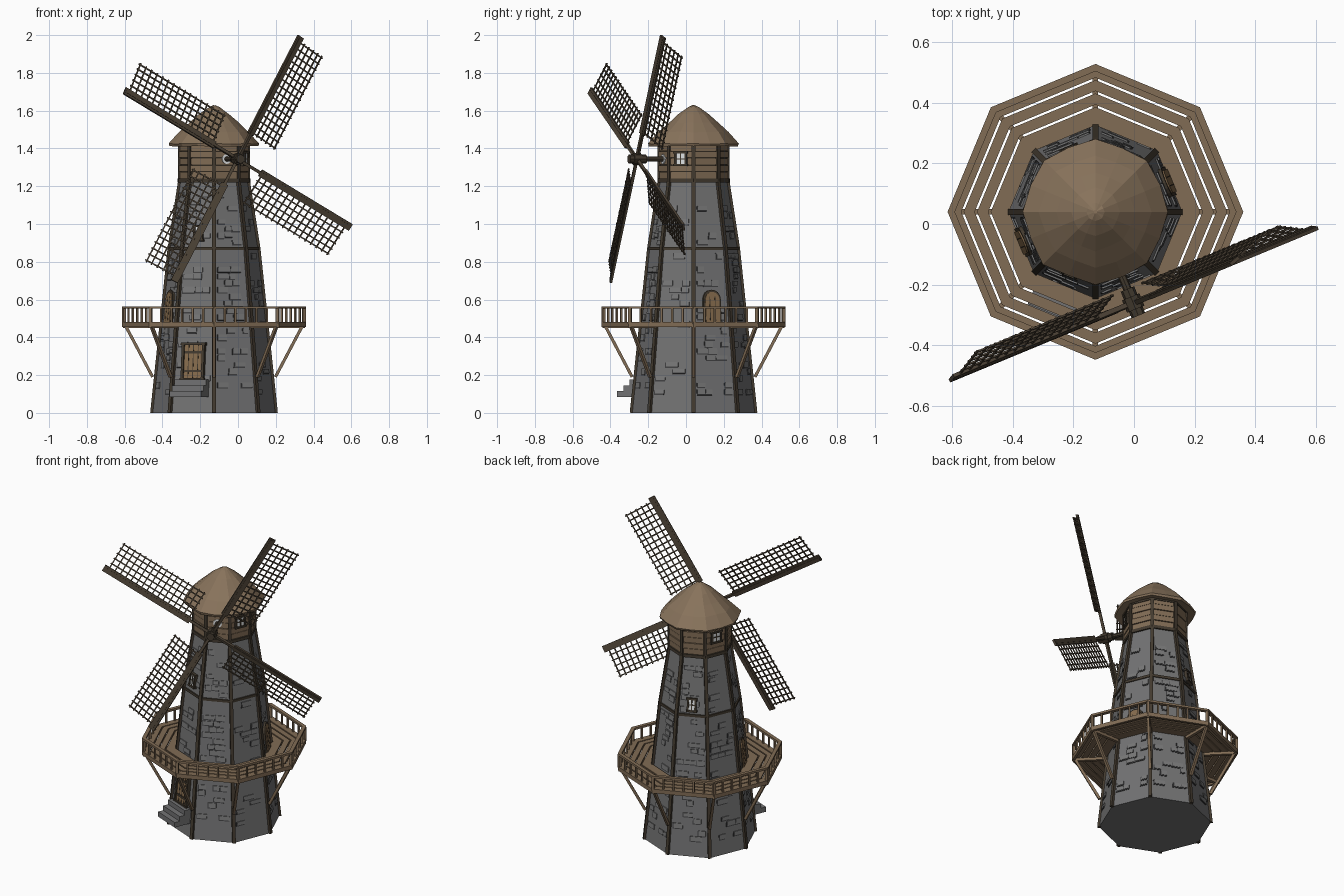
import bpy, bmesh, math, random
from mathutils import Vector as V

if "Cube" in bpy.data.objects:
    bpy.data.objects.remove(bpy.data.objects["Cube"])

random.seed(4)
C = V((-0.127, 0.04, 0))          # tower axis
Z = V((0, 0, 1))
COS = math.cos(math.pi / 8)


def mat(name, c):
    m = bpy.data.materials.new(name)
    m.diffuse_color = (*c, 1)
    m.use_nodes = True
    m.node_tree.nodes["Principled BSDF"].inputs["Base Color"].default_value = m.diffuse_color
    return m


STONE = mat("grey stone", (.17, .17, .172))
RAISED = mat("light stone", (.19, .19, .19))
JOINT = mat("dark joint", (.05, .05, .052))
WOOD = mat("tan wood", (.22, .15, .09))
ROOF = mat("roof wood", (.245, .17, .105))
DARK = mat("dark beam", (.055, .042, .028))
SAIL = mat("sail wood", (.075, .056, .037))
DOOR = mat("door wood", (.24, .15, .075))
GLASS = mat("pale glass", (.75, .77, .78))


def obj(name, material, build):
    bm = bmesh.new()
    build(bm)
    bmesh.ops.recalc_face_normals(bm, faces=bm.faces)
    me = bpy.data.meshes.new(name)
    bm.to_mesh(me)
    bm.free()
    me.materials.append(material)
    o = bpy.data.objects.new(name, me)
    bpy.context.collection.objects.link(o)
    return o


def pol(r, deg, z):
    a = math.radians(deg)
    return C + V((r * math.cos(a), r * math.sin(a), z))


def beam(bm, a, b, w, h, side=None):
    d = (b - a).normalized()
    s = side if side else (d.cross(Z) if abs(d.z) < .99 else V((1, 0, 0)))
    s = s.normalized()
    n = d.cross(s).normalized()
    prism(bm, [a + s * w * i / 2 + n * h * j / 2 for i, j in ((-1, -1), (1, -1), (1, 1), (-1, 1))], b - a)


def prism(bm, pts, ext):
    lo = [bm.verts.new(p) for p in pts]
    hi = [bm.verts.new(p + ext) for p in pts]
    bm.faces.new(lo)
    bm.faces.new(hi)
    n = len(pts)
    for i in range(n):
        bm.faces.new((lo[i], lo[(i + 1) % n], hi[(i + 1) % n], hi[i]))


def lathe(bm, prof, closed=False, n=8):
    rings = [[bm.verts.new(pol(r, k * 360 / n, z)) for k in range(n)] for r, z in prof]
    m = len(prof)
    for i in range(m if closed else m - 1):
        A, B = rings[i], rings[(i + 1) % m]
        for k in range(n):
            bm.faces.new((A[k], A[(k + 1) % n], B[(k + 1) % n], B[k]))
    if not closed:
        bm.faces.new(rings[0])
        bm.faces.new(rings[-1])


def R(z):                          # wall corner radius at height z
    if z < .87:
        return .328 + (.236 - .328) * z / .87
    return max(.236 + (.18 - .236) * (z - .87) / .36, .18)


def on_wall(bm, deg, z, pts, off, depth):
    """Extrude an outline (side, up) lying on the wall face that looks towards deg."""
    a = math.radians(deg)
    n, t = V((math.cos(a), math.sin(a), 0)), V((-math.sin(a), math.cos(a), 0))
    slope = (R(z + .02) - R(z - .02)) / .04 * COS
    up = (n * slope + Z).normalized()
    nn = t.cross(up)
    o = C + n * R(z) * COS + Z * z + nn * off
    prism(bm, [o + t * x + up * y for x, y in pts], nn * depth)


def rect(x, y, w, h):
    return [(x - w / 2, y - h / 2), (x + w / 2, y - h / 2), (x + w / 2, y + h / 2), (x - w / 2, y + h / 2)]


def arch(w, h):
    r = w / 2
    return [(-r, 0), (r, 0)] + [(r * math.cos(math.pi * i / 8), h - r + r * math.sin(math.pi * i / 8)) for i in range(9)]


def octo(bm, r, z, w, h):
    lathe(bm, [(r - w, z - h / 2), (r, z - h / 2), (r, z + h / 2), (r - w, z + h / 2)], True)


CORNERS = [45 * k for k in range(8)]
FACES = [45 * k + 22.5 for k in range(8)]

# Stone tower with scattered raised stones and dark joints
obj("stone_tower", STONE, lambda bm: lathe(bm, [(R(z), z) for z in (0, .87, 1.23)]))
stones = []
for f in FACES:
    z = .11
    while z < 1.19:
        half = R(z) * math.sin(math.pi / 8) - .02
        x = -half
        while x < half - .03:
            w = min(random.uniform(.035, .075), half - x)
            if random.random() < .36 and abs(z - .87) > .03:
                stones.append((f, z, x + w / 2, w, random.uniform(.022, .034)))
            x += w
        z += .036
obj("stone_joints", JOINT, lambda bm: [on_wall(bm, f, z, rect(x - .002, -.002, w, h + .003), -.004, .007) for f, z, x, w, h in stones])
obj("raised_stones", RAISED, lambda bm: [on_wall(bm, f, z, rect(x + .002, .002, w - .004, h - .002), -.004, .0095) for f, z, x, w, h in stones])


# Corner posts and ring beams
def frame(bm):
    for d in CORNERS:
        for z0, z1 in ((0, .87), (.87, 1.23), (1.23, 1.43)):
            t = pol(1, d + 90, 0) - C
            beam(bm, pol(R(z0), d, z0), pol(R(z1), d, z1), .02, .02, t)
    octo(bm, R(.87) + .007, .87, .03, .016)
    octo(bm, .192, 1.23, .03, .02)
    octo(bm, .19, 1.42, .03, .016)


obj("tower_frame", DARK, frame)

# Timber cab with horizontal planks
obj("cab_core", DARK, lambda bm: lathe(bm, [(.179, 1.22), (.179, 1.43)]))
obj("cab_planks", WOOD, lambda bm: [on_wall(bm, f, 1.258 + i * .0365, rect(0, 0, .125, .033), -.002, .007 + .003 * (i % 2)) for f in FACES for i in range(5)])

# Roof: bell-shaped faceted cone with overhanging eaves
roof = obj("roof", ROOF, lambda bm: lathe(bm, [(.17, 1.425), (.235, 1.412), (.242, 1.425), (.185, 1.487), (.13, 1.538), (.08, 1.583), (.03, 1.618), (.006, 1.627)], n=16))
for v in roof.data.vertices:
    d = v.co - C
    k = math.degrees(math.atan2(d.y, d.x)) / 45
    s = .95 if abs(k - round(k)) > .3 else 1
    s *= 1 + random.uniform(-.015, .015)
    v.co = V((C.x + d.x * s, C.y + d.y * s, v.co.z + random.uniform(-.003, .003)))


# Balcony: concentric planks, radial joists, struts and railing
def deck(bm):
    for r0, r1 in ((.442, .487), (.398, .434), (.353, .390), (.285, .345)):
        octo(bm, r1, .474, r1 - r0, .014)


def joists(bm):
    for d in CORNERS:
        beam(bm, pol(.27, d, .46), pol(.482, d, .46), .018, .02)
        beam(bm, pol(.325, d, .19), pol(.465, d, .455), .016, .016, pol(1, d + 90, 0) - C)


def railing(bm):
    octo(bm, .487, .467, .016, .024)
    octo(bm, .487, .558, .024, .013)
    for d in CORNERS:
        a, b = pol(.476, d, .47), pol(.476, d + 45, .47)
        for i in range(6):
            p = a.lerp(b, i / 6)
            w = .016 if i == 0 else .01
            beam(bm, p, p + Z * .088, w, w, b - a)


obj("balcony_deck", WOOD, deck)
obj("balcony_struts", WOOD, joists)
obj("balcony_railing", WOOD, railing)


# Ground door, stone steps and arched balcony doors
def ground_frame(bm):
    for x in (-.058, .058):
        on_wall(bm, 247.5, .27, rect(x, 0, .014, .2), -.005, .027)
    for y in (-.095, .095):
        on_wall(bm, 247.5, .27, rect(0, y, .14, .014), -.005, .029)
    for y in (-.05, .05):
        on_wall(bm, 247.5, .27, rect(0, y, .1, .012), 0, .018)
    for x in (-.027, 0, .027):
        on_wall(bm, 247.5, .27, rect(x, 0, .004, .185), 0, .0145)


obj("ground_door", DOOR, lambda bm: on_wall(bm, 247.5, .27, rect(0, 0, .11, .185), -.005, .018))
obj("ground_door_frame", DARK, ground_frame)


def steps(bm):
    for z, out in ((.1, .4), (.13, .365), (.16, .33)):
        beam(bm, pol(.22, 247.5, z), pol(out, 247.5, z), .18, .032)


obj("door_steps", STONE, steps)
for f, nm in ((22.5, "right"), (202.5, "left")):
    obj(nm + "_balcony_door_frame", DARK, lambda bm: on_wall(bm, f, .48, arch(.1, .172), -.005, .017))
    obj(nm + "_balcony_door", DOOR, lambda bm: on_wall(bm, f, .48, arch(.08, .16), 0, .017))
    obj(nm + "_balcony_door_gaps", DARK, lambda bm: [on_wall(bm, f, .48, rect(x, .07, .004, .13), 0, .018) for x in (-.015, .015)])


# Windows: pale pane, timber frame and crossed bars
def window_frame(bm, f, z, w, h):
    for s in (-1, 1):
        on_wall(bm, f, z, rect(s * w / 2, 0, .011, h + .011), -.003, .021)
        on_wall(bm, f, z, rect(0, s * h / 2, w + .02, .011), -.003, .023)
    on_wall(bm, f, z, rect(0, 0, .006, h), 0, .016)
    on_wall(bm, f, z, rect(0, 0, w, .006), 0, .016)


for i, (f, z, w, h) in enumerate(((337.5, 1.345, .06, .065), (157.5, 1.345, .06, .065), (112.5, .935, .045, .075), (247.5, .95, .045, .075))):
    obj(f"window_pane_{i}", GLASS, lambda bm: on_wall(bm, f, z, rect(0, 0, w, h), .004, .009))
    obj(f"window_frame_{i}", DARK, lambda bm: window_frame(bm, f, z, w, h))

# Windshaft and hub, pointing out of the front-right face
ua = math.radians(292.5)
U, T = V((math.cos(ua), math.sin(ua), 0)), V((-math.sin(ua), math.cos(ua), 0))
HUB = C + U * .325 + Z * 1.344


def rod(bm, a, b, r, n=8):
    prism(bm, [a + (T * math.cos(k * math.tau / n) + Z * math.sin(k * math.tau / n)) * r for k in range(n)], b - a)


def shaft(bm):
    rod(bm, HUB - U * .2, HUB, .014)
    rod(bm, HUB - U * .05, HUB + U * .045, .024)
    rod(bm, HUB - U * .022, HUB + U * .022, .031)


obj("windshaft_and_hub", DARK, shaft)
obj("shaft_collar", GLASS, lambda bm: rod(bm, HUB - U * .16, HUB - U * .147, .026, 12))

# Four pitched sails: spar, leading board and lattice
TILT = math.radians(15.5)
for i in range(4):
    a = math.radians(60.8 + 90 * i)
    D = T * math.cos(a) + Z * math.sin(a)
    P = T * math.sin(a) - Z * math.cos(a)
    Q = P * math.cos(TILT) - U * math.sin(TILT)

    def lattice(bm):
        for q in (.045, .08, .115, .15, .18):
            beam(bm, HUB + D * .155 + Q * q, HUB + D * .722 + Q * q, .007, .006, Q)
        for k in range(16):
            r = .165 + k * .0365
            beam(bm, HUB + D * r, HUB + D * r + Q * .19, .007, .006, D)

    def spar(bm):
        beam(bm, HUB, HUB + D * .735, .016, .016, Q)
        beam(bm, HUB + D * .15, HUB + D * .742, .04, .012, Q)

    obj(f"sail_lattice_{i}", SAIL, lattice)
    obj(f"sail_spar_{i}", SAIL, spar)
